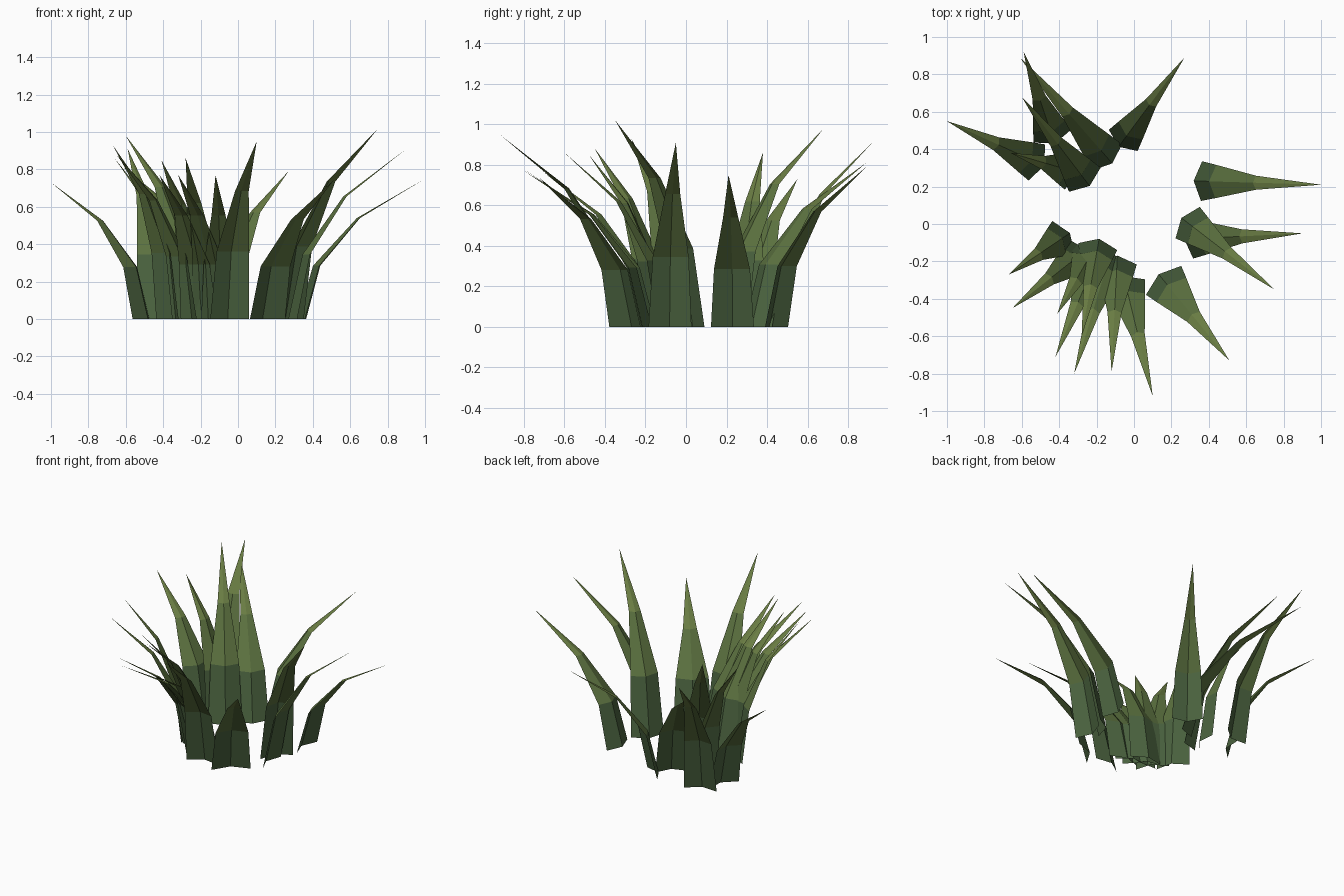
import bpy
from mathutils import Vector

if "Cube" in bpy.data.objects:
    bpy.data.objects.remove(bpy.data.objects["Cube"])


def material(name, rgb):
    m = bpy.data.materials.new(name)
    m.diffuse_color = (*rgb, 1)
    m.use_nodes = True
    m.node_tree.nodes["Principled BSDF"].inputs["Base Color"].default_value = m.diffuse_color
    return m


greens = [material("base_green", (0.07, 0.125, 0.05)),
          material("middle_green", (0.105, 0.165, 0.05)),
          material("tip_green", (0.14, 0.20, 0.055))]

# Each cross-section: share of outward reach, share of height, width, crease depth
SECTIONS = [(0.0, 0.0, 0.212, 0.042),
            (0.12, 0.38, 0.178, 0.036),
            (0.46, 0.72, 0.075, 0.016)]


def blade(name, base, tip, wide=1.0):
    """Folded, outward-bending leaf with its crease towards the clump centre."""
    start, end = Vector((*base, 0)), Vector(tip)
    reach = Vector((end.x - start.x, end.y - start.y, 0))
    out = reach.normalized()
    side = Vector((-out.y, out.x, 0))
    verts, faces, mats = [], [], []
    for r, h, width, fold in SECTIONS:
        c = start + reach * r + Vector((0, 0, end.z * h))
        half = side * width * wide / 2
        verts += [c - half + out * fold / 2,
                  c - out * fold / 2,
                  c + half + out * fold / 2]
    verts.append(end)
    for row in range(2):
        for i in range(2):
            a = row * 3 + i
            faces.append((a + 1, a, a + 3, a + 4))
            mats.append(row)
    for i in range(2):
        faces.append((7 + i, 6 + i, 9))
        mats.append(2)
    mesh = bpy.data.meshes.new(name)
    mesh.from_pydata(verts, [], faces)
    for m in greens:
        mesh.materials.append(m)
    for p, m in zip(mesh.polygons, mats):
        p.material_index = m
    bpy.context.collection.objects.link(bpy.data.objects.new(name, mesh))


# Root position, tip position (and optional width factor) of every blade
groups = {
    "right_blade": [
        ((0.34, 0.23), (1.00, 0.21, 0.75)),
        ((0.29, -0.08), (0.90, -0.05, 0.91)),
        ((0.27, 0.02), (0.75, -0.35, 1.02)),
    ],
    "front_blade": [
        ((0.145, -0.285), (0.51, -0.73, 0.74), 1.15),
        ((-0.05, -0.30), (0.10, -0.92, 0.95)),
        ((-0.09, -0.19), (-0.12, -0.79, 0.77)),
        ((-0.13, -0.17), (-0.32, -0.80, 0.77)),
        ((-0.20, -0.18), (-0.42, -0.71, 0.77)),
        ((-0.19, -0.10), (-0.28, -0.60, 0.86)),
        ((-0.22, -0.14), (-0.41, -0.48, 0.85)),
    ],
    "left_blade": [
        ((-0.27, -0.15), (-0.65, -0.45, 0.88)),
        ((-0.36, -0.06), (-0.67, -0.27, 0.93)),
        ((-0.50, 0.32), (-1.00, 0.55, 0.73)),
        ((-0.32, 0.28), (-0.66, 0.38, 0.86)),
    ],
    "back_blade": [
        ((-0.25, 0.22), (-0.60, 0.68, 0.98)),
        ((-0.43, 0.45), (-0.59, 0.92, 0.91)),
        ((-0.13, 0.34), (-0.61, 0.89, 0.81)),
        ((-0.07, 0.43), (0.27, 0.89, 0.79), 0.9),
    ],
}
for label, blades in groups.items():
    for n, spec in enumerate(blades, 1):
        blade(f"{label}_{n}", *spec)
